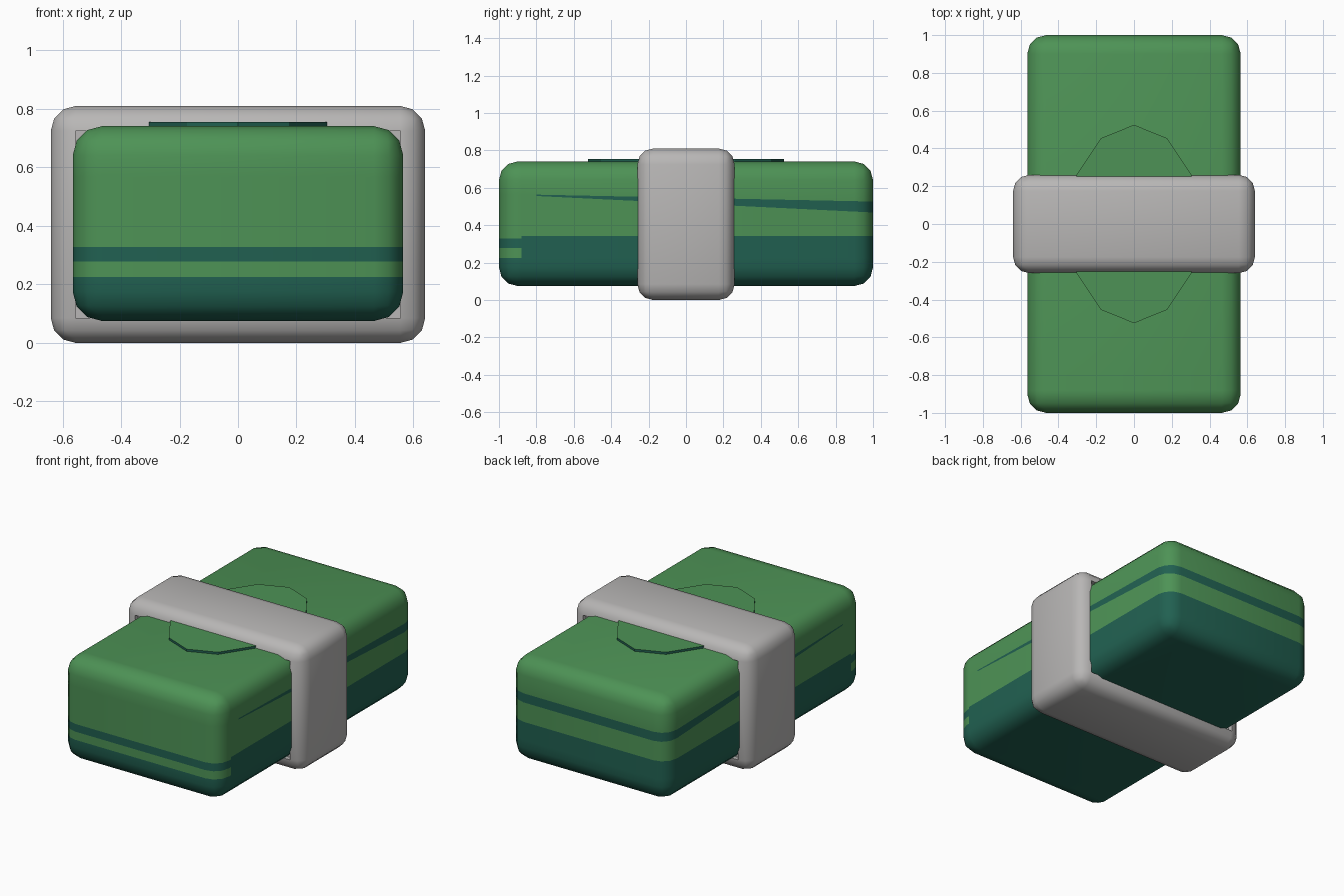
import bpy, bmesh, math
from mathutils import Vector

if "Cube" in bpy.data.objects:
    bpy.data.objects.remove(bpy.data.objects["Cube"])


def material(name, rgb):
    m = bpy.data.materials.new(name)
    m.diffuse_color = (*rgb, 1)
    m.use_nodes = True
    m.node_tree.nodes["Principled BSDF"].inputs["Base Color"].default_value = m.diffuse_color
    return m


green = material("leaf green", (0.075, 0.29, 0.092))
teal = material("dark teal", (0.015, 0.118, 0.082))
grey = material("light grey", (0.48, 0.47, 0.465))


def rounded_box(half, z, radius):
    """bmesh box with rounded edges; half = half sizes, z = centre height."""
    bm = bmesh.new()
    bmesh.ops.create_cube(bm, size=2)
    for v in bm.verts:
        v.co = Vector([v.co[i] * half[i] for i in range(3)]) + Vector((0, 0, z))
    bmesh.ops.bevel(bm, geom=bm.edges[:], offset=radius, segments=3,
                    profile=0.5, affect='EDGES', clamp_overlap=True)
    return bm


def finish(bm, name, mats, angle=40):
    bmesh.ops.recalc_face_normals(bm, faces=bm.faces[:])
    me = bpy.data.meshes.new(name)
    bm.to_mesh(me)
    bm.free()
    for m in mats:
        me.materials.append(m)
    ob = bpy.data.objects.new(name, me)
    bpy.context.collection.objects.link(ob)
    bpy.ops.object.select_all(action='DESELECT')
    ob.select_set(True)
    bpy.context.view_layer.objects.active = ob
    bpy.ops.object.shade_smooth_by_angle(angle=math.radians(angle))
    return ob


# Long bundle: rounded block, cut along the stripe borders
SLOT_END, STRIPE_END = -0.88, -0.8
upper = lambda y: 0.547 - 0.0205 * y
lower = lambda y: 0.517 - 0.049 * y

bm = rounded_box((0.565, 1.0, 0.333), 0.408, 0.1)
cuts = [((0, 0, z), (0, 0, 1)) for z in (0.225, 0.278, 0.328, 0.342)]
cuts += [((0, y, 0), (0, 1, 0)) for y in (SLOT_END, STRIPE_END)]
cuts += [((0, 0, 0.547), (0, 0.0205, 1)), ((0, 0, 0.517), (0, 0.049, 1))]
for co, no in cuts:
    bmesh.ops.bisect_plane(bm, geom=bm.verts[:] + bm.edges[:] + bm.faces[:],
                           plane_co=co, plane_no=no, dist=1e-5)
for f in bm.faces:
    c = f.calc_center_median()
    if c.y < SLOT_END:
        dark = c.z < 0.225 or 0.278 < c.z < 0.328
    else:
        dark = c.z < 0.342
    if c.y > STRIPE_END and lower(c.y) < c.z < upper(c.y):
        dark = True
    f.material_index = int(dark)
finish(bm, "bundle", [green, teal])

# Wrapping band with shallow recessed front and back faces
bm = rounded_box((0.64, 0.26, 0.405), 0.405, 0.085)
ends = [f for f in bm.faces if abs(f.normal.y) > 0.99 and f.calc_area() > 0.3]
for f in ends:
    direction = f.normal.copy()
    new = bmesh.ops.extrude_discrete_faces(bm, faces=[f])["faces"][0]
    for v in new.verts:
        v.co -= direction * 0.03
finish(bm, "wrapping_band", [grey])

# Twelve-sided oval plate lying on top, dark around its rim
bm = bmesh.new()
bmesh.ops.create_cone(bm, cap_ends=True, segments=12, radius1=1, radius2=1, depth=1)
for v in bm.verts:
    a = round(math.atan2(v.co.y, v.co.x) / (math.pi / 6)) * math.pi / 6
    v.co = (0.35 * math.cos(a), 0.525 * math.sin(a), 0.755 if v.co.z > 0 else 0.735)
bm.normal_update()
for f in bm.faces:
    f.material_index = 0 if f.normal.z > 0.5 else 1
finish(bm, "oval_plate", [green, teal], 20)
